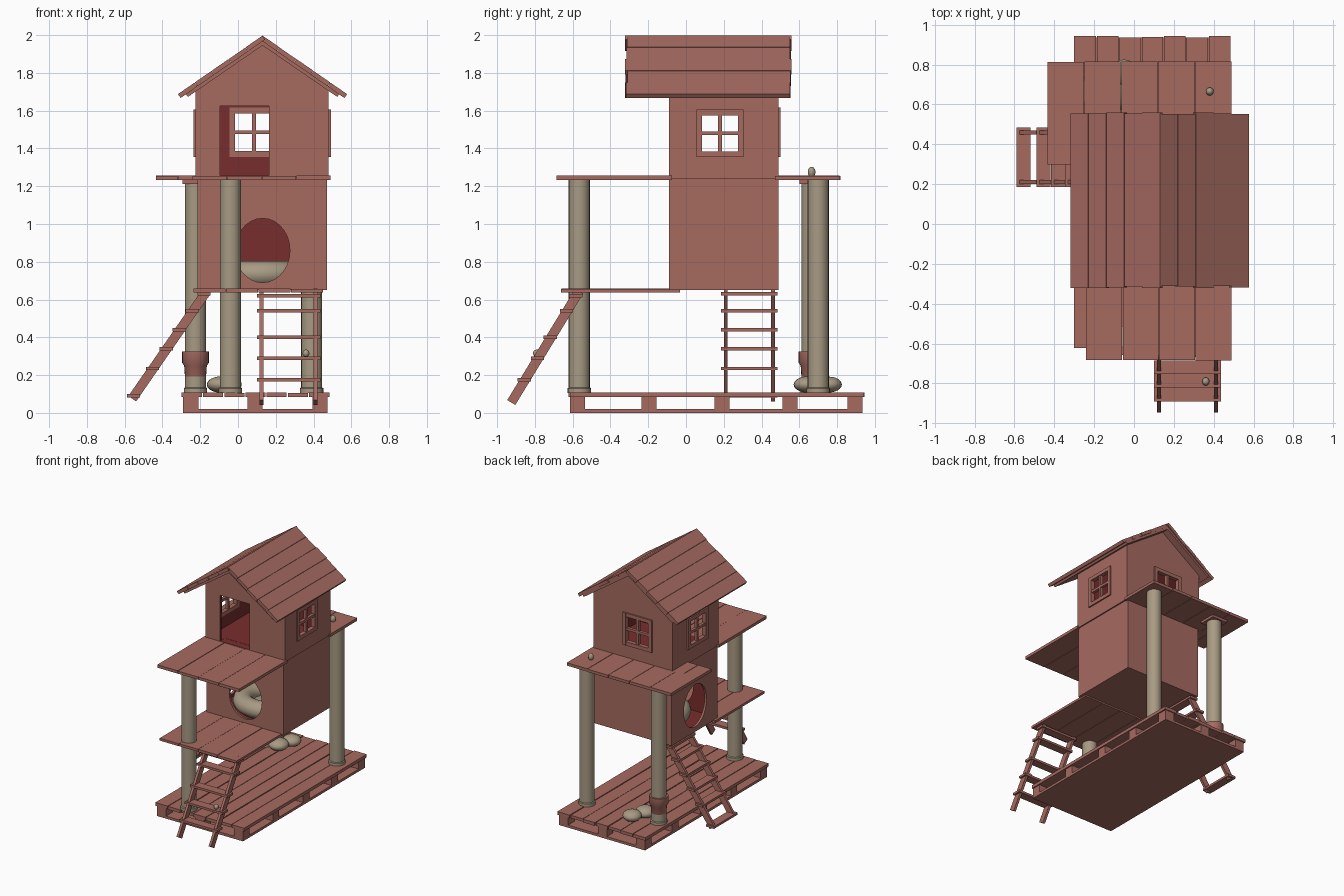
import bpy, bmesh, math, random
from mathutils import Matrix, Vector

if "Cube" in bpy.data.objects:
    bpy.data.objects.remove(bpy.data.objects["Cube"])
random.seed(4)

def mat(name, rgb):
    m = bpy.data.materials.new(name)
    m.diffuse_color = (*rgb, 1)
    m.use_nodes = True
    m.node_tree.nodes["Principled BSDF"].inputs["Base Color"].default_value = m.diffuse_color
    return m

WOOD = mat("red brown wood", (0.38, 0.145, 0.118))
TAN = mat("tan rope", (0.39, 0.325, 0.23))
INNER = mat("dark red interior", (0.19, 0.026, 0.026))

def finish(name, bm, *mats, smooth=False):
    bmesh.ops.recalc_face_normals(bm, faces=bm.faces)
    me = bpy.data.meshes.new(name)
    bm.to_mesh(me)
    bm.free()
    ob = bpy.data.objects.new(name, me)
    bpy.context.collection.objects.link(ob)
    for m in mats:
        me.materials.append(m)
    if smooth:
        bpy.ops.object.select_all(action='DESELECT')
        ob.select_set(True)
        bpy.context.view_layer.objects.active = ob
        bpy.ops.object.shade_smooth_by_angle(angle=math.radians(40))
    return ob

def box(bm, x0, x1, y0, y1, z0, z1):
    m = Matrix.Translation(((x0+x1)/2, (y0+y1)/2, (z0+z1)/2)) @ Matrix.Diagonal((x1-x0, y1-y0, z1-z0, 1))
    bmesh.ops.create_cube(bm, size=1, matrix=m)

def beam(bm, c, axes, size):
    # box with its own three axes
    rot = Matrix([Vector(a) for a in axes]).transposed().to_4x4()
    bmesh.ops.create_cube(bm, size=1, matrix=Matrix.Translation(c) @ rot @ Matrix.Diagonal((*size, 1)))

def planks(bm, x0, x1, y0, y1, z0, z1, n, gap=0.003, jit=0.008):
    w = (x1-x0)/n
    for i in range(n):
        a, b, c = (random.uniform(0, jit) for _ in range(3))
        box(bm, x0+i*w+gap/2*(i > 0), x0+(i+1)*w-gap/2*(i < n-1), y0+a, y1-b, z0, z1-c*0.4)

def lathe(name, cx, cy, profile, m, n=20):
    bm = bmesh.new()
    rings = []
    for r, z in profile:
        rings.append([bm.verts.new((cx+r*math.cos(2*math.pi*i/n), cy+r*math.sin(2*math.pi*i/n), z)) for i in range(n)])
    for a, b in zip(rings, rings[1:]):
        for i in range(n):
            bm.faces.new((a[i], a[(i+1) % n], b[(i+1) % n], b[i]))
    bm.faces.new(rings[0])
    bm.faces.new(rings[-1])
    return finish(name, bm, m, smooth=True)

def ellipsoid(bm, c, r):
    bmesh.ops.create_uvsphere(bm, u_segments=20, v_segments=12, radius=1,
                              matrix=Matrix.Translation(c) @ Matrix.Diagonal((*r, 1)))

# pallet base: bottom board, blocks, deck planks
bm = bmesh.new()
box(bm, -0.29, 0.475, -0.615, 0.935, 0, 0.02)
for x in (-0.25, 0.09, 0.435):
    for y in (-0.575, -0.195, 0.19, 0.55, 0.895):
        box(bm, x-0.04, x+0.04, y-0.04, y+0.04, 0.02, 0.085)
planks(bm, -0.30, 0.485, -0.625, 0.945, 0.083, 0.11, 7, 0.006, 0.012)
finish("pallet_base", bm, WOOD)

# decks
bm = bmesh.new()
planks(bm, -0.235, 0.45, -0.665, -0.03, 0.638, 0.66, 4)
finish("lower_deck", bm, WOOD)
bm = bmesh.new()
planks(bm, -0.24, 0.49, -0.69, -0.07, 1.232, 1.256, 4)
planks(bm, -0.435, 0.49, 0.47, 0.82, 1.232, 1.256, 5)
planks(bm, -0.435, -0.20, 0.295, 0.50, 1.232, 1.256, 2)
finish("upper_deck", bm, WOOD)

# posts with foot rings, pot round one of them
for name, x, y in (("front_post", -0.04, -0.565), ("back_right_post", 0.39, 0.70), ("back_left_post", -0.225, 0.667)):
    lathe(name, x, y, [(0.062, 0.105), (0.062, 0.13), (0.056, 0.135), (0.056, 1.236)], TAN)
lathe("pot", -0.225, 0.667, [(0.05, 0.105), (0.06, 0.25), (0.071, 0.265), (0.071, 0.325), (0.055, 0.325)], WOOD)
bm = bmesh.new()
box(bm, -0.295, -0.155, 0.60, 0.735, 1.212, 1.234)
finish("post_bracket", bm, WOOD)

# house shells: outline in x,z pushed along y
CX, Y0, Y1, T = 0.128, -0.09, 0.49, 0.018
def prism(name, pts, y0, y1, m, axis='y'):
    bm = bmesh.new()
    put = (lambda a, b, d: (a, d, b)) if axis == 'y' else (lambda a, b, d: (d, a, b))
    f = bm.faces.new([bm.verts.new(put(a, b, y0)) for a, b in pts])
    d = (0, y1-y0, 0) if axis == 'y' else (y1-y0, 0, 0)
    r = bmesh.ops.extrude_face_region(bm, geom=[f])
    bmesh.ops.translate(bm, vec=d, verts=[v for v in r['geom'] if isinstance(v, bmesh.types.BMVert)])
    return finish(name, bm, m)

def rect(a0, a1, b0, b1):
    return [(a0, b0), (a1, b0), (a1, b1), (a0, b1)]

def oval(a, b, ra, rb, n=28):
    return [(a+ra*math.cos(2*math.pi*i/n), b+rb*math.sin(2*math.pi*i/n)) for i in range(n)]

def hollow(ob, cutters, x0, x1, z0):
    bpy.context.view_layer.objects.active = ob
    for c in cutters:
        c.hide_render = True
        md = ob.modifiers.new("cut", 'BOOLEAN')
        md.operation, md.solver, md.object = 'DIFFERENCE', 'EXACT', c
        bpy.ops.object.modifier_apply(modifier=md.name)
        bpy.data.objects.remove(c)
    ob.data.materials.clear()
    ob.data.materials.append(WOOD)
    ob.data.materials.append(INNER)
    e = T-0.002
    for p in ob.data.polygons:   # inner faces are dark red
        c = p.center
        inside = x0+e < c.x < x1-e and Y0+e < c.y < Y1-e and c.z > z0+0.005
        roofline = c.z > 1.7 and p.normal.z > 0.3
        p.material_index = int(inside and not roofline and abs(p.normal.z) < 2 and not (c.z < z0+e))

# lower room with oval openings at front and left
box_low = prism("lower_room", rect(-0.215, 0.47, 0.65, 1.245), Y0, Y1, WOOD)
hollow(box_low, [
    prism("cut_inside", rect(-0.215+T, 0.47-T, 0.65+T, 1.245-T), Y0+T, Y1-T, WOOD),
    prism("cut_front", oval(0.13, 0.86, 0.145, 0.17), Y0-0.05, Y0+0.06, WOOD),
    prism("cut_left", oval(0.19, 0.86, 0.145, 0.17), -0.27, -0.16, WOOD, 'x')], -0.215, 0.47, 0.65)

# upper room with gable, door and three windows
def gable(h, z0, apex):
    e = apex-h*0.69
    return [(CX-h, z0), (CX+h, z0), (CX+h, e), (CX, apex), (CX-h, e)]
room = prism("upper_room", gable(0.352, 1.24, 1.95), Y0, Y1, WOOD)
WZ = 1.48
hollow(room, [
    prism("cut_inside", gable(0.352-T, 1.24+T, 1.95-T*1.2), Y0+T, Y1-T, WOOD),
    prism("cut_door", rect(-0.095, 0.165, 1.257, 1.625), Y0-0.05, Y0+0.06, WOOD),
    prism("cut_back", rect(-0.015, 0.185, WZ-0.1, WZ+0.11), Y1-0.06, Y1+0.05, WOOD),
    prism("cut_sides", rect(0.085, 0.275, WZ-0.1, WZ+0.1), -0.5, 0.8, WOOD, 'x')], CX-0.352, CX+0.352, 1.24)

# window frames with crossbars
def window(name, c, along, out, h=0.125):
    bm = bmesh.new()
    a, o, z = Vector(along), Vector(out), Vector((0, 0, 1))
    c, ax = Vector(c), (Vector(along), Vector(out), Vector((0, 0, 1)))
    for s in (-1, 1):
        beam(bm, c+a*s*(h-0.015), ax, (0.03, 0.035, 2*h))
        beam(bm, c+z*s*(h-0.015), ax, (2*h, 0.034, 0.03))
    beam(bm, c, ax, (0.02, 0.025, 2*h-0.04))
    beam(bm, c, ax, (2*h-0.04, 0.024, 0.02))
    finish(name, bm, WOOD)
window("right_window", (0.474, 0.18, WZ), (0, 1, 0), (1, 0, 0))
window("left_window", (-0.219, 0.18, WZ), (0, 1, 0), (1, 0, 0))
window("back_window", (0.085, 0.484, WZ+0.006), (1, 0, 0), (0, 1, 0), 0.13)

# roof: boards over a thinner under layer
bm = bmesh.new()
for s in (-1, 1):
    u = Vector((s*0.45, 0, -0.31)).normalized()
    n = Vector((s*0.31, 0, 0.45)).normalized()
    ax, top, L = (u, Vector((0, 1, 0)), n), Vector((0.13, 0, 1.998)), 0.546
    for i in range(5):
        j, k = random.uniform(0, 0.012), random.uniform(0, 0.012)
        beam(bm, top+u*(L*(i+0.5)/5)-n*(0.013+0.1*k*(i > 0))+Vector((0, 0.12+(j-k)/2, 0)), ax, (L/5-0.002, 0.885-j-k, 0.025))
    beam(bm, top+u*0.255-n*0.034+Vector((0, 0.125, 0)), ax, (0.51, 0.85, 0.019))
finish("roof", bm, WOOD)

# ladders: sloped rails with flat treads
def ladder(name, top, bottom, w, half, treads):
    bm = bmesh.new()
    top, bottom, w = Vector(top), Vector(bottom), Vector(w)
    d = bottom-top
    flat = Vector((d.x, d.y, 0)).normalized()
    u = d.normalized()
    for s in (-1, 1):
        beam(bm, (top+bottom)/2+w*s*(half-0.025), (w, u, w.cross(u)), (0.02, d.length, 0.05))
    for z in treads:
        p = top+d*((z-top.z)/d.z)
        beam(bm, p+flat*0.004, (w, flat, (0, 0, 1)), (2*half, 0.07, 0.018))
    finish(name, bm, WOOD)
ladder("front_ladder", (0.268, -0.565, 0.645), (0.268, -0.925, 0.055), (1, 0, 0), 0.168, (0.62, 0.54, 0.40, 0.29, 0.175))
ladder("left_ladder", (-0.165, 0.335, 0.645), (-0.56, 0.335, 0.075), (0, 1, 0), 0.15, (0.63, 0.54, 0.44, 0.34, 0.235, 0.09))

# ring cushion in the lower room
bm = bmesh.new()
N, M = 32, 12
g = [[bm.verts.new((0.13+(0.185+0.075*math.cos(b))*math.cos(a), 0.20+(0.185+0.075*math.cos(b))*math.sin(a), 0.735+0.068*math.sin(b)))
      for b in (2*math.pi*k/M for k in range(M))] for a in (2*math.pi*i/N for i in range(N))]
for i in range(N):
    for k in range(M):
        bm.faces.new((g[i][k], g[(i+1) % N][k], g[(i+1) % N][(k+1) % M], g[i][(k+1) % M]))
ellipsoid(bm, (0.13, 0.20, 0.70), (0.18, 0.18, 0.03))
finish("cushion", bm, TAN, smooth=True)

# stones on the pallet, small knobs on deck and ladder
bm = bmesh.new()
ellipsoid(bm, (-0.09, 0.645, 0.15), (0.075, 0.075, 0.043))
ellipsoid(bm, (-0.05, 0.755, 0.15), (0.07, 0.07, 0.042))
finish("stones", bm, TAN, smooth=True)
bm = bmesh.new()
ellipsoid(bm, (0.38, 0.665, 1.275), (0.02, 0.02, 0.028))
ellipsoid(bm, (0.36, -0.79, 0.315), (0.018, 0.02, 0.02))
finish("knobs", bm, TAN, smooth=True)
